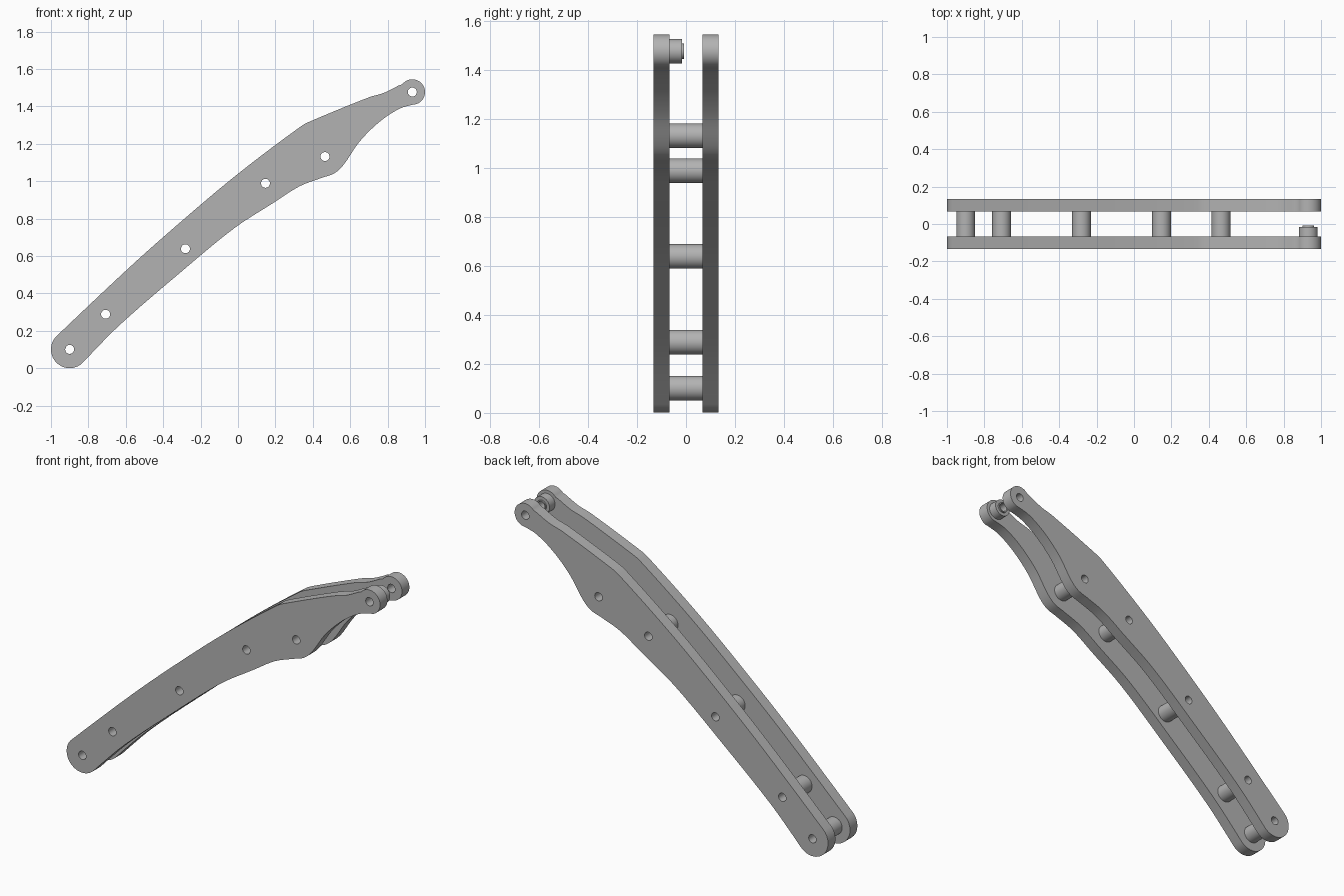
import bpy, bmesh, math
from mathutils import Vector

cube = bpy.data.objects.get("Cube")
if cube:
    bpy.data.objects.remove(cube, do_unlink=True)

steel = bpy.data.materials.new("grey_steel")
steel.use_nodes = True
GREY = (0.45, 0.45, 0.45, 1)
steel.diffuse_color = GREY
steel.node_tree.nodes["Principled BSDF"].inputs["Base Color"].default_value = GREY

PLATE_Y, PLATE_HALF = 0.1, 0.0335     # plate centre offset and half thickness
GAP = PLATE_Y - PLATE_HALF
HOLE_R, SPACER_R = 0.024, 0.05
LOW, TIP = (-0.9, 0.101), (0.932, 1.477)
PINS = [LOW, (-0.708, 0.289), (-0.281, 0.639), (0.147, 0.989), (0.465, 1.132)]
UPPER = [(-0.973, 0.17), (-0.58, 0.54), (-0.313, 0.777), (0, 1.04), (0.34, 1.296),
         (0.404, 1.328), (0.698, 1.448), (0.783, 1.474), (0.878, 1.522)]
LOWER = [(0.953, 1.414), (0.864, 1.388), (0.757, 1.318), (0.65, 1.212), (0.566, 1.09),
         (0.516, 1.043), (0.447, 1.018), (0.329, 0.973), (0.195, 0.888),
         (-0.02, 0.749), (-0.313, 0.508), (-0.634, 0.23), (-0.826, 0.035)]


def arc(centre, radius, start, end, steps):
    angles = [math.radians(start + (end - start) * i / steps) for i in range(steps + 1)]
    return [(centre[0] + radius * math.cos(a), centre[1] + radius * math.sin(a)) for a in angles]


def smooth(points, steps=5):
    """Centripetal-style spline through the points, excluding both end points."""
    p = [Vector(q) for q in points]
    out = []
    for i in range(len(p) - 1):
        a, b = p[i], p[i + 1]
        span = (b - a).length

        def slope(k):
            lo, hi = p[max(k - 1, 0)], p[min(k + 1, len(p) - 1)]
            return (hi - lo).normalized() * span
        ta, tb = slope(i), slope(i + 1)
        for s in range(steps):
            t = s / steps
            out.append(a * (2*t**3 - 3*t*t + 1) + ta * (t**3 - 2*t*t + t)
                       + b * (3*t*t - 2*t**3) + tb * (t**3 - t*t))
    return [tuple(v) for v in out[1:]]


def finish(obj):
    obj.data.materials.clear()
    obj.data.materials.append(steel)
    bpy.ops.object.select_all(action='DESELECT')
    obj.select_set(True)
    bpy.context.view_layer.objects.active = obj
    bpy.ops.object.shade_smooth_by_angle(angle=math.radians(30))


# Side plates: one outline with round pin holes, extruded
outline = (arc(LOW, 0.1, -42, -223, 24) + smooth(UPPER)
           + arc(TIP, 0.068, 142, -70, 24) + smooth(LOWER))


def plate(name, y):
    curve = bpy.data.curves.new(name, 'CURVE')
    curve.dimensions = '2D'
    curve.fill_mode = 'BOTH'
    curve.extrude = PLATE_HALF
    for ring in [outline] + [arc(c, HOLE_R, 0, 345, 23) for c in PINS + [TIP]]:
        spline = curve.splines.new('POLY')
        spline.points.add(len(ring) - 1)
        for point, (x, z) in zip(spline.points, ring):
            point.co = (x, z, 0, 1)
        spline.use_cyclic_u = True
    obj = bpy.data.objects.new(name, curve)
    bpy.context.collection.objects.link(obj)
    obj.location.y = y
    obj.rotation_euler.x = math.pi / 2
    bpy.ops.object.select_all(action='DESELECT')
    obj.select_set(True)
    bpy.context.view_layer.objects.active = obj
    bpy.ops.object.convert(target='MESH')
    obj = bpy.context.object
    bm = bmesh.new()
    bm.from_mesh(obj.data)
    bmesh.ops.remove_doubles(bm, verts=bm.verts, dist=1e-5)
    bmesh.ops.recalc_face_normals(bm, faces=bm.faces)
    bm.to_mesh(obj.data)
    bm.free()
    finish(obj)


plate("front_plate", -PLATE_Y)
plate("back_plate", PLATE_Y)


# Hollow spacers: closed (radius, y) profile turned about the pin axis
def turned(name, centre, profile, sides=32):
    bm = bmesh.new()
    rings = [[bm.verts.new((x, y, z)) for x, z in arc(centre, r, 0, 360 - 360 / sides, sides - 1)]
             for r, y in profile]
    for a, b in zip(rings, rings[1:] + rings[:1]):
        for i in range(sides):
            j = (i + 1) % sides
            bm.faces.new((a[i], a[j], b[j], b[i]))
    bmesh.ops.recalc_face_normals(bm, faces=bm.faces)
    mesh = bpy.data.meshes.new(name)
    bm.to_mesh(mesh)
    bm.free()
    obj = bpy.data.objects.new(name, mesh)
    bpy.context.collection.objects.link(obj)
    finish(obj)


for n, pin in enumerate(PINS, 1):
    turned(f"spacer_{n}", pin, [(HOLE_R, -GAP), (SPACER_R, -GAP), (SPACER_R, GAP), (HOLE_R, GAP)])

# Short stepped boss at the tip, on the front plate only
turned("tip_boss", TIP, [(HOLE_R, -GAP), (SPACER_R, -GAP), (SPACER_R, -0.016),
                         (0.031, -0.016), (0.031, -0.008), (HOLE_R, -0.008)])
